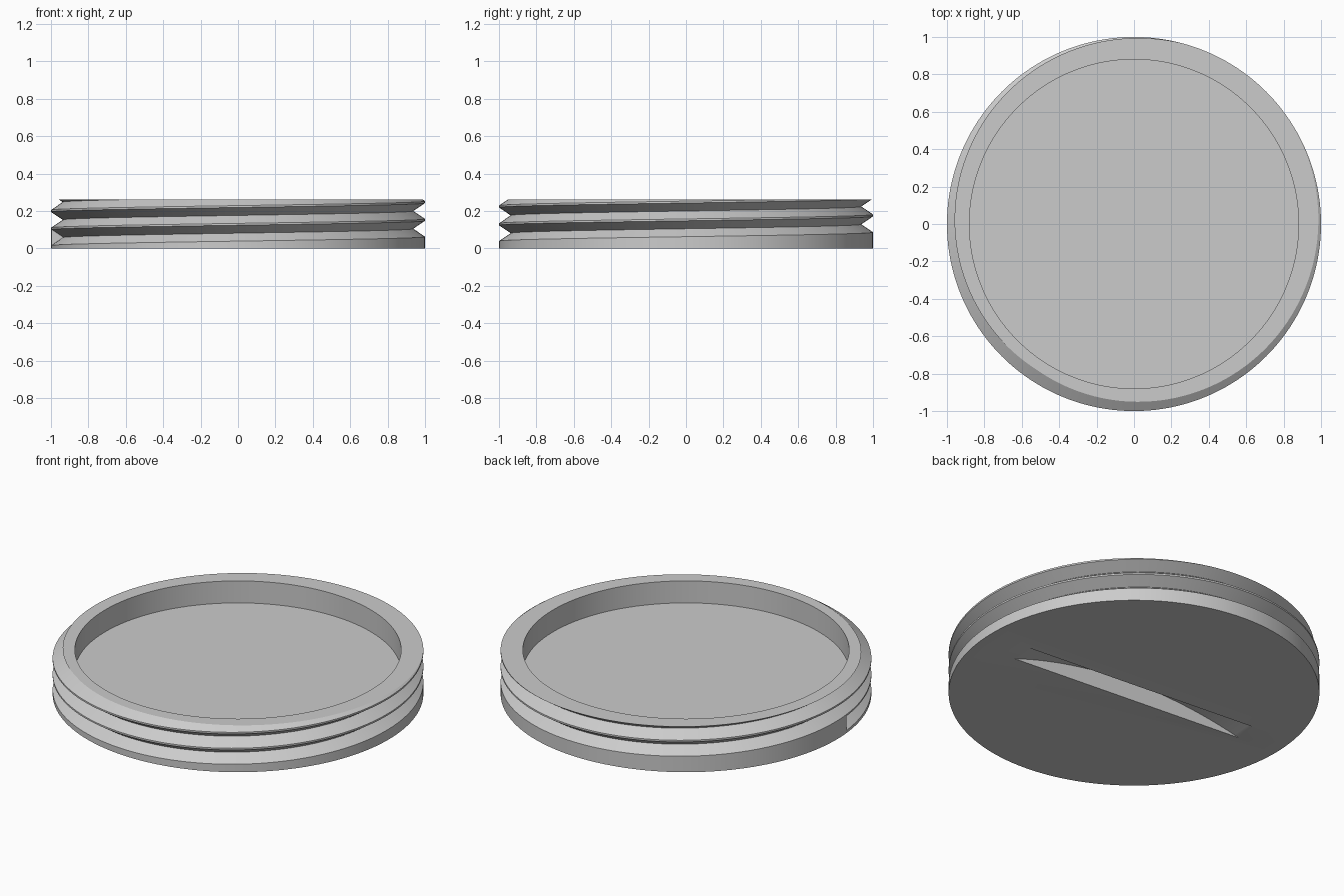
import bpy, bmesh, math

if "Cube" in bpy.data.objects:
    bpy.data.objects.remove(bpy.data.objects["Cube"])

R_CREST, R_ROOT, R_BORE = 1.0, 0.937, 0.88
HEIGHT, FLOOR = 0.262, 0.131
PITCH, FLAT = 0.095, 0.005
START, STEPS, TURNS = math.radians(185), 180, 4

gray = bpy.data.materials.new("gray")
gray.diffuse_color = (0.6, 0.6, 0.6, 1)
gray.use_nodes = True
gray.node_tree.nodes["Principled BSDF"].inputs["Base Color"].default_value = gray.diffuse_color


def finish(name, bm):
    bmesh.ops.recalc_face_normals(bm, faces=bm.faces[:])
    me = bpy.data.meshes.new(name)
    bm.to_mesh(me)
    bm.free()
    me.materials.append(gray)
    ob = bpy.data.objects.new(name, me)
    bpy.context.collection.objects.link(ob)
    return ob


def thread_profile(t):
    """Outer wall (r, z) at fraction t of a turn, trimmed at the top plane."""
    pts = [(R_CREST, 0.0)]
    for k in range(TURNS):
        c = 0.011 + PITCH * (t + k)
        pts += [(R_CREST, c - FLAT), (R_CREST, c + FLAT), (R_ROOT, c + PITCH / 2)]
    out, prev = [], pts[0]
    for r, z in pts:
        if z > HEIGHT:
            if prev[1] < HEIGHT:
                f = (HEIGHT - prev[1]) / (z - prev[1])
                r = prev[0] + f * (r - prev[0])
            else:
                r = prev[0]
            z = HEIGHT
        prev = (r, z)
        out.append(prev)
    return out


# threaded plug body: helical outside wall, flat rim, bore and recessed floor
bm = bmesh.new()
cols = []
for i in range(STEPS + 1):
    t = i / STEPS
    a = START + 2 * math.pi * t
    prof = thread_profile(t) + [(R_BORE, HEIGHT), (R_BORE, FLOOR)]
    cols.append([bm.verts.new((r * math.cos(a), r * math.sin(a), z)) for r, z in prof])
for a, b in zip(cols, cols[1:]):
    for j in range(len(a) - 1):
        bm.faces.new((a[j], b[j], b[j + 1], a[j + 1]))
bm.faces.new([c[0] for c in cols[:-1]])
bm.faces.new([c[-1] for c in cols[:-1]])
bmesh.ops.remove_doubles(bm, verts=bm.verts[:], dist=0.0002)
bmesh.ops.dissolve_degenerate(bm, edges=bm.edges[:], dist=0.0001)
# end wall where the thread groove begins
bmesh.ops.holes_fill(bm, edges=[e for e in bm.edges if e.is_boundary], sides=0)
plug = finish("threaded_plug", bm)

# coin slot with an arched floor, cut into the underside
HALF, DEPTH, WIDTH = 0.74, 0.11, 0.14
rad = (HALF ** 2 + DEPTH ** 2) / (2 * DEPTH)
bm = bmesh.new()
arc = [(-0.9 + 1.8 * i / 48) for i in range(49)]
sides = [[bm.verts.new((x, y, DEPTH - rad + math.sqrt(rad ** 2 - x ** 2))) for x in arc]
         for y in (-WIDTH / 2, WIDTH / 2)]
for s in sides:
    bm.faces.new(s)
for i in range(49):
    j = (i + 1) % 49
    bm.faces.new((sides[0][i], sides[0][j], sides[1][j], sides[1][i]))
slot = finish("coin_slot_cutter", bm)
slot.rotation_euler.z = math.radians(-4.8)
slot.hide_render = True

mod = plug.modifiers.new("coin_slot", 'BOOLEAN')
mod.operation = 'DIFFERENCE'
mod.solver = 'EXACT'
mod.object = slot
bpy.context.view_layer.objects.active = plug
plug.select_set(True)
slot.select_set(False)
bpy.ops.object.modifier_apply(modifier=mod.name)
bpy.data.objects.remove(slot)
bpy.ops.object.shade_smooth_by_angle(angle=math.radians(25))
